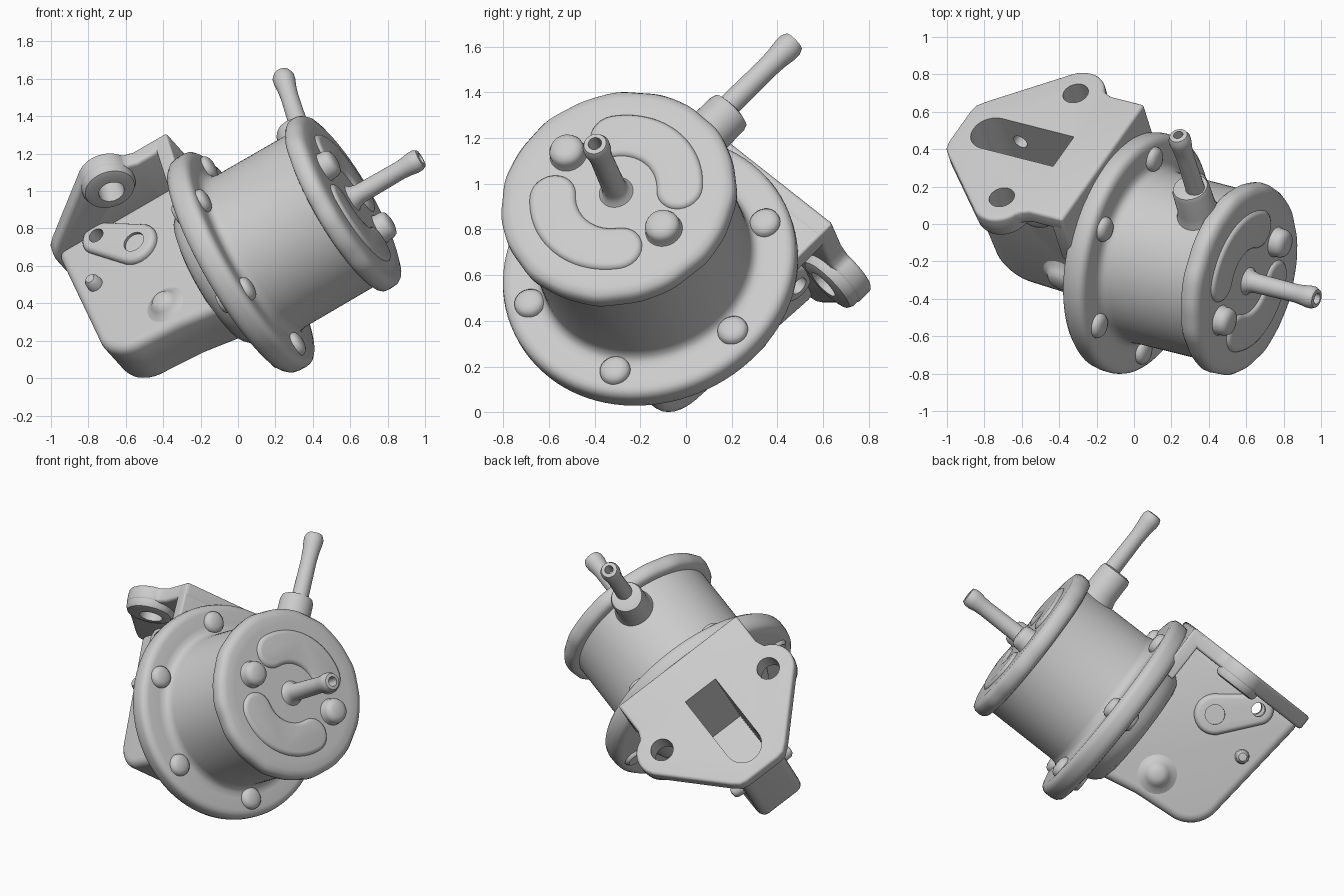
import bpy, bmesh, math
from mathutils import Vector, Matrix

if "Cube" in bpy.data.objects:
    bpy.data.objects.remove(bpy.data.objects["Cube"])

# Pump frame: A = pump axis, U = across the mounting plate, N = plate normal
ORIGIN = Vector((0.02, -0.155, 0.62))
A = Vector((0.845, -0.215, 0.49)).normalized()
U = Vector((0.497, 0.683, -0.534))
U = (U - A * U.dot(A)).normalized()
N = A.cross(U)


def frame(x, y, z):
    m = Matrix((x, y, z)).transposed().to_4x4()
    m.translation = ORIGIN
    return m


AXIAL = frame(U, N, A)     # local (u, n), height along A
PLATE = frame(A, U, N)     # local (w, u), height along N
SIDE = frame(N, A, U)      # local (n, w), height along U
parts, cutters = [], []


def finish(name, bm, mat, bevel=0.0, cutter=False):
    bmesh.ops.recalc_face_normals(bm, faces=bm.faces)
    me = bpy.data.meshes.new(name)
    bm.to_mesh(me)
    bm.free()
    me.transform(mat)
    ob = bpy.data.objects.new(name, me)
    bpy.context.collection.objects.link(ob)
    ob.hide_render = cutter
    if bevel:
        m = ob.modifiers.new("bevel", 'BEVEL')
        m.width, m.segments = bevel, 4
        m.limit_method, m.angle_limit = 'ANGLE', math.radians(35)
    (cutters if cutter else parts).append(ob)
    return ob


def lathe(name, prof, mat, at=(0, 0), n=48, wave=0.0, cutter=False):
    """Revolve (radius, height) points around the frame's height axis."""
    bm = bmesh.new()
    rings = []
    for r, h in prof:
        if r == 0:
            rings.append([bm.verts.new((at[0], at[1], h))] * n)
            continue
        ring = []
        for i in range(n):
            t = 2 * math.pi * i / n
            k = r
            if r > 0.5:
                k += wave * (math.sin(11 * t) + 0.7 * math.sin(19 * t + 1))
            ring.append(bm.verts.new((at[0] + k * math.cos(t), at[1] + k * math.sin(t), h)))
        rings.append(ring)
    for a, b in zip(rings, rings[1:]):
        for i in range(n):
            j = (i + 1) % n
            vs = list(dict.fromkeys((a[i], a[j], b[j], b[i])))
            if len(vs) > 2:
                bm.faces.new(vs)
    return finish(name, bm, mat, cutter=cutter)


def prism(name, pts, h0, h1, mat, bevel=0.0, cutter=False):
    """Extrude a 2D outline between two heights."""
    bm = bmesh.new()
    f = bm.faces.new([bm.verts.new((x, y, h0)) for x, y in pts])
    ext = bmesh.ops.extrude_face_region(bm, geom=[f])
    bmesh.ops.translate(bm, vec=(0, 0, h1 - h0),
                        verts=[v for v in ext['geom'] if isinstance(v, bmesh.types.BMVert)])
    return finish(name, bm, mat, bevel, cutter)


def arc(cx, cy, r, a0, a1, n=10):
    return [(cx + r * math.cos(math.radians(a0 + (a1 - a0) * i / n)),
             cy + r * math.sin(math.radians(a0 + (a1 - a0) * i / n))) for i in range(n + 1)]


def disc(r, h0, h1):
    return [(0, h0), (r, h0), (r, h1), (0, h1)]


def cut(ob, *tools):
    for t in tools:
        m = ob.modifiers.new("cut", 'BOOLEAN')
        m.operation, m.object, m.solver = 'DIFFERENCE', t, 'EXACT'


# Main drum with its bolted flange
lathe("pump_drum", [(0, -.08), (.60, -.08), (.63, -.073), (.65, -.05), (.656, -.02), (.657, .02),
                    (.652, .042), (.635, .058), (.61, .064), (.535, .062), (.5, .066),
                    (.478, .085), (.47, .12), (.468, .62), (0, .62)], AXIAL, n=96)
lathe("lower_cup", [(0, -.06), (.45, -.06), (.43, -.12), (.41, -.16), (.38, -.19), (.33, -.205), (0, -.205)],
      AXIAL, n=64)
for k in range(6):
    t = math.radians(60 * k)
    lathe("flange_bolt", [(0, -.10), (.05, -.10), (.065, -.085), (.07, .05), (.066, .078), (.055, .092),
                          (.035, .1), (0, .103)], AXIAL, (.545 * math.cos(t), .545 * math.sin(t)), 24)

# Crimped cap with two embossed kidneys and two screws
lathe("end_cap", [(0, .585), (.48, .585), (.505, .592), (.52, .61), (.524, .635), (.522, .665), (.508, .687),
                  (.475, .698), (.42, .70), (0, .70)], AXIAL, n=128, wave=.002)
for s in (1, -1):
    mid = 90 * s
    bean = arc(0, 0, .39, mid - 48, mid + 48, 24)
    e = math.radians(mid + 48)
    bean += arc(.285 * math.cos(e), .285 * math.sin(e), .105, mid + 48, mid + 228, 12)[1:-1]
    bean += arc(0, 0, .18, mid + 48, mid - 48, 14)
    e = math.radians(mid - 48)
    bean += arc(.285 * math.cos(e), .285 * math.sin(e), .105, mid - 228, mid - 48, 12)[1:-1]
    prism("cap_kidney", bean, .66, .718, AXIAL, bevel=.03)
    lathe("cap_screw", [(0, .68), (.088, .69), (.078, .71), (.077, .74), (.066, .762), (.04, .772), (0, .775)],
          AXIAL, (.305 * s, 0), 28)

# Outlet pipe on the cap, inlet pipe and collar on the drum
lathe("cap_pipe", [(0, .66), (.085, .69), (.062, .715), (.053, .75), (.05, 1.0), (.053, 1.04), (.06, 1.08),
                   (.06, 1.11), (.05, 1.132), (.03, 1.135), (.027, 1.05), (0, 1.05)], AXIAL, n=32)
lathe("inlet_collar", [(0, .35), (.13, .42), (.115, .47), (.104, .51), (.102, .64), (.094, .662), (.07, .67),
                       (0, .67)], PLATE, (.505, 0), 40)
lathe("inlet_pipe", [(0, .6), (.052, .6), (.048, .9), (.052, .97), (.059, 1.02), (.059, 1.05), (.048, 1.075),
                     (.026, 1.08), (.024, .98), (0, .98)], PLATE, (.54, -.005), 32)

# Cutters for slot, mounting holes and pivot bore
slot_half = [(-.29, .115)] + arc(-.745, .0, .115, 90, 170, 8)
slot = prism("slot_cutter", slot_half + [(x, -y) for x, y in reversed(slot_half)], .0, .9, PLATE, cutter=True)
holes = [lathe("hole_cutter", disc(.07, .4, .9), PLATE, (-.447, s * .405), 32, cutter=True) for s in (1, -1)]
bore = lathe("bore_cutter", disc(.042, -.5, .5), SIDE, (.535, -.67), 28, cutter=True)
dimples = [lathe("dimple_cutter", disc(.06, *sorted((s * .178, s * .4))), SIDE, (.35, -.48), 28, cutter=True)
           for s in (1, -1)]

# Mounting plate with two thickened ears
half = [(-.04, .45), (-.25, .45)] + arc(-.447, .42, .15, 20, 130, 14) + [(-.90, .21), (-.94, .165), (-.95, .12)]
outline = half + [(x, -y) for x, y in reversed(half)]
plate = prism("mounting_plate", outline, .595, .69, PLATE, bevel=.02)
cut(plate, slot, *holes)
for s, hole in zip((1, -1), holes):
    ear = lathe("mounting_ear", [(0, .55), (.11, .55), (.135, .557), (.146, .58), (.146, .66), (.13, .68),
                                 (0, .685)], PLATE, (-.447, s * .42), 40)
    cut(ear, hole)
prism("plate_end_wall", [(.45, .36), (.45, .685), (-.45, .685), (-.45, .36)], -.125, -.042, AXIAL, bevel=.012)

# Lever housing below the plate
corner = arc(-.09, -.645, .21, 270, 180, 10)
housing = prism("lever_housing", [(.62, -.05), (.62, -.925)] + corner + [(-.32, -.4), (-.36, -.2), (-.40, -.05)],
                -.16, .155, SIDE, bevel=.05)
cut(housing, slot, bore)

# Side bosses around the pivot, plus small studs, on both faces
ang = math.degrees(math.atan2(-.19, .185))
capsule = arc(.35, -.48, .125, ang + 90, ang + 270, 12)
capsule += arc(.535, -.67, .095, ang - 90, ang + 90, 12)
boss = prism("pivot_boss", capsule, -.195, .195, SIDE, bevel=.03)
cut(boss, slot, bore, *dimples)
for s in (1, -1):
    lathe("side_pin", [(0, s * .14), (.045, s * .15), (.04, s * .20), (.025, s * .22), (0, s * .223)],
          SIDE, (.25, -.77), 20)
    lathe("side_stud", [(0, s * .13), (.12, s * .155), (.09, s * .17), (.07, s * .19), (.055, s * .208),
                        (.03, s * .218), (0, s * .22)], SIDE, (-.15, -.43), 28)

# Apply the modifiers, drop the cutters, smooth the shading
bpy.ops.object.select_all(action='DESELECT')
for ob in parts:
    ob.select_set(True)
bpy.context.view_layer.objects.active = parts[0]
bpy.ops.object.convert(target='MESH')
for c in cutters:
    bpy.data.objects.remove(c)
bpy.ops.object.shade_smooth_by_angle(angle=math.radians(45))
